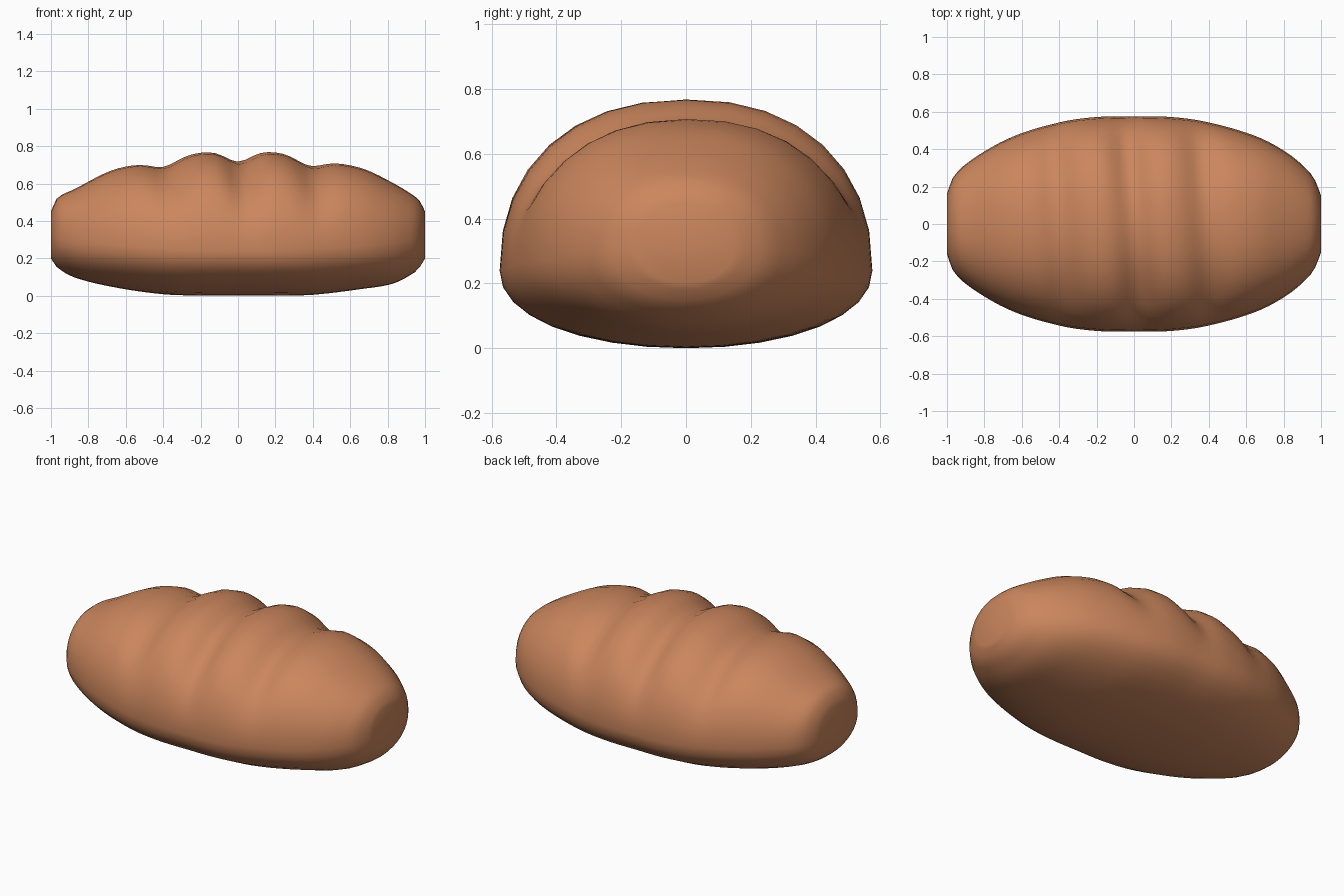
import bpy, bmesh, math

if "Cube" in bpy.data.objects:
    bpy.data.objects.remove(bpy.data.objects["Cube"])

# key stations along the loaf: x, half width, bottom z, widest z, top z
KEYS = [(-1.0, .16, .20, .32, .45), (-.97, .245, .155, .305, .518), (-.88, .335, .10, .29, .567),
        (-.66, .462, .045, .27, .675), (-.40, .543, .008, .25, .722), (-.2, .572, .001, .24, .765),
        (0, .575, 0, .24, .772), (.2, .572, .001, .24, .767), (.4, .543, .005, .25, .73),
        (.66, .466, .036, .265, .682), (.83, .373, .065, .285, .602), (.94, .275, .122, .30, .535),
        (.975, .22, .157, .31, .502), (1.0, .15, .20, .32, .45)]
GROOVES = [(-.40, .035), (0, .052), (.385, .04)]   # x position, depth
SLANT = -.08
SIDES = 32


def slope(k, c):
    a, b = KEYS[max(k - 1, 0)], KEYS[min(k + 1, len(KEYS) - 1)]
    return (b[c] - a[c]) / (b[0] - a[0])


def station(x):
    """Smooth cubic blend between the key stations."""
    k = next((i for i in range(len(KEYS) - 1) if x <= KEYS[i + 1][0]), len(KEYS) - 2)
    a, b = KEYS[k], KEYS[k + 1]
    h = b[0] - a[0]
    t = (x - a[0]) / h
    return [(1 + 2 * t) * (1 - t) ** 2 * a[c] + t * (1 - t) ** 2 * h * slope(k, c)
            + t * t * (3 - 2 * t) * b[c] + t * t * (t - 1) * h * slope(k + 1, c)
            for c in range(1, 5)]


def spow(v, e):
    return math.copysign(abs(v) ** e, v)


bm = bmesh.new()
xs = [-1, -.99, -.97, -.945] + [round(-.92 + i * .04, 3) for i in range(47)] + [.945, .97, .99, 1]
rings = []
for x in xs:
    w, zb, zm, zt = station(x)
    ring = []
    for i in range(SIDES):
        a = 2 * math.pi * i / SIDES
        c, s = math.cos(a), math.sin(a)
        if s >= 0:
            # domed crust with score marks that bite into the shoulders
            y = w * spow(c, 2 / 2.25)
            bite = 1 + 1.0 * min(1, (y / .38) ** 2)
            cut = bite * sum(d * math.exp(-((x - SLANT * y - g) / .09) ** 2) for g, d in GROOVES)
            z = zm + (zt - zm) * s ** (2 / 2.25) * (1 - cut / .5)
        else:
            # flattened rounded base
            y, z = w * spow(c, .96), zm + (zm - zb) * spow(s, .94)
        ring.append(bm.verts.new((x, y, z)))
    rings.append(ring)
for r, q in zip(rings, rings[1:]):
    for i in range(SIDES):
        j = (i + 1) % SIDES
        bm.faces.new((r[i], r[j], q[j], q[i]))
# end caps
bm.faces.new(rings[0])
bm.faces.new(rings[-1])
bmesh.ops.recalc_face_normals(bm, faces=bm.faces)

me = bpy.data.meshes.new("bread_loaf")
bm.to_mesh(me)
bm.free()
loaf = bpy.data.objects.new("bread_loaf", me)
bpy.context.collection.objects.link(loaf)
crust = bpy.data.materials.new("brown crust")
crust.diffuse_color = (.60, .24, .11, 1)
crust.use_nodes = True
crust.node_tree.nodes["Principled BSDF"].inputs["Base Color"].default_value = crust.diffuse_color
me.materials.append(crust)
for p in me.polygons:
    p.use_smooth = True
